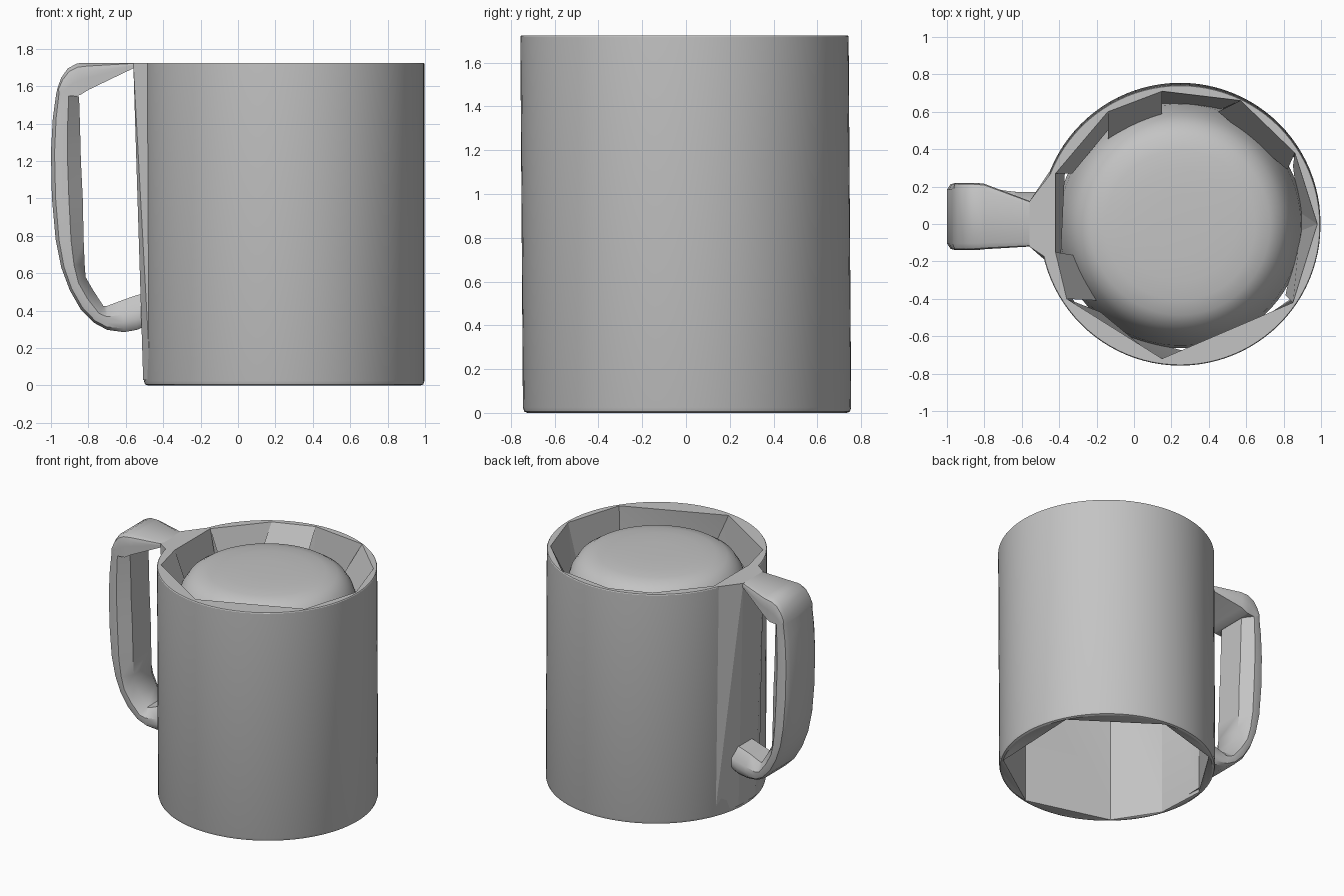
import bpy, bmesh
from math import cos, sin, pi, radians, atan2
from mathutils import Vector

if "Cube" in bpy.data.objects:
    bpy.data.objects.remove(bpy.data.objects["Cube"], do_unlink=True)

grey = bpy.data.materials.new("plain grey")
grey.use_nodes = True
colour = (0.55, 0.55, 0.55, 1)
grey.diffuse_color = colour
grey.node_tree.nodes["Principled BSDF"].inputs["Base Color"].default_value = colour

CX, R, TOP, SIDES = 0.247, 0.75, 1.725, 96


def finish(name, bm, smooth=None):
    mesh = bpy.data.meshes.new(name)
    bm.to_mesh(mesh)
    bm.free()
    ob = bpy.data.objects.new(name, mesh)
    bpy.context.collection.objects.link(ob)
    mesh.materials.append(grey)
    if smooth:
        bpy.ops.object.select_all(action='DESELECT')
        ob.select_set(True)
        bpy.context.view_layer.objects.active = ob
        bpy.ops.object.shade_smooth_by_angle(angle=radians(smooth))
    return ob


def ring(bm, points):
    return [bm.verts.new(p) for p in points]


def circle(r, z):
    """Level circle; the axis leans very slightly to the front."""
    steps = [2 * pi * i / SIDES for i in range(SIDES)]
    return [(CX + r * cos(a), r * sin(a) + .005 - .007 * z, z) for a in steps]


def bridge(bm, a, b):
    n = len(a)
    for i in range(n):
        j = (i + 1) % n
        bm.faces.new((a[i], a[j], b[j], b[i]))


def turn(loop, k):
    """Angle of corner k around the axis, counting on past a full turn."""
    v = loop[k % len(loop)].co
    return (atan2(v.y, v.x - CX) + .02) % (2 * pi) + 2 * pi * (k // len(loop))


def stitch(bm, outer, inner):
    """Band of triangles between two loops with different corner counts."""
    i = j = 0
    while i < len(outer) or j < len(inner):
        a, b = outer[i % len(outer)], inner[j % len(inner)]
        if j >= len(inner) or (i < len(outer) and turn(outer, i + 1) <= turn(inner, j + 1)):
            i += 1
            bm.faces.new((a, outer[i % len(outer)], b))
        else:
            j += 1
            bm.faces.new((a, inner[j % len(inner)], b))


# Outer wall with a softened foot, faceted mouth and hollow inside
mouth = [(.98, 0), (.86, .38), (.57, .66), (.15, .71), (-.14, .6),
         (-.42, .27), (-.42, -.15), (-.36, -.4), (.15, -.72), (.85, -.42)]
foot_angles = (27, 84, 128, 168, 198, 228, 281, 328)
foot = [(CX + .725 * cos(radians(a)), .725 * sin(radians(a))) for a in foot_angles]

bm = bmesh.new()
levels = [ring(bm, circle(r, z)) for r, z in
          ((R - .02, 0), (R - .006, .006), (R, .025), (R, TOP - .006), (R - .004, TOP))]
for low, high in zip(levels, levels[1:]):
    bridge(bm, low, high)
rim = ring(bm, [(x, y, TOP) for x, y in mouth])
base = ring(bm, [(x, y, .004) for x, y in foot])
shoulder = ring(bm, [(x, y, 1.2) for x, y in foot])
stitch(bm, levels[-1], rim)
stitch(bm, levels[0], base)
stitch(bm, rim, shoulder)
bridge(bm, base, shoulder)
bmesh.ops.recalc_face_normals(bm, faces=bm.faces)
finish("mug_body", bm, 25)

# Slanted facets below the mouth: first mouth corner, lower corners, lower height
facets = [(0, (.89, 0), (.85, .31), 1.2), (1, (.82, .29), (.45, .6), 1.48),
          (2, (.46, .61), (.15, .64), 1.2), (3, (.15, .57), (-.14, .43), 1.48),
          (4, (-.14, .5), (-.33, .27), 1.48), (5, (-.37, .27), (-.39, -.16), 1.48),
          (6, (-.3, -.17), (-.18, -.41), 1.48), (7, (-.18, -.47), (.05, -.66), 1.48),
          (9, (.81, -.38), (.89, 0), 1.2)]
bm = bmesh.new()
for k, first, second, z in facets:
    bm.faces.new(ring(bm, [(*mouth[k], TOP), (*mouth[(k + 1) % len(mouth)], TOP),
                           (*second, z), (*first, z)]))
finish("mouth_facets", bm)

# Domed filling
bm = bmesh.new()
dome = [(.15, 1.706), (.3, 1.702), (.4, 1.692), (.48, 1.675), (.54, 1.635),
        (.585, 1.565), (.615, 1.47), (.645, 1.34), (.66, 1.2)]
rings = [ring(bm, circle(r, z)) for r, z in dome]
for upper, lower in zip(rings, rings[1:]):
    bridge(bm, lower, upper)
crown = bm.verts.new((CX, 0, 1.707))
for i in range(SIDES):
    bm.faces.new((rings[0][i], rings[0][(i + 1) % SIDES], crown))
finish("domed_filling", bm, 60)

# Flat-sided wedge joining the handle to the wall, open towards the wall
bm = bmesh.new()
plan_top = [(-.56, -.12), (-.56, .12), (-.43, .29), (-.47, -.18)]
plan_low = [(-.507, -.1), (-.507, .1), (-.445, .29), (-.468, -.2)]
ring(bm, [(x, y, TOP) for x, y in plan_top] + [(x, y, .03) for x, y in plan_low])
bmesh.ops.convex_hull(bm, input=bm.verts)
bmesh.ops.recalc_face_normals(bm, faces=bm.faces)
bmesh.ops.delete(bm, geom=[f for f in bm.faces if f.normal.x > .5], context='FACES')
finish("handle_wedge", bm)

# Handle: outer and inner edge (x, z), half width and inner width share
stations = [
    ((-.55, 1.725), (-.55, 1.70), .12, 1),
    ((-.80, 1.725), (-.80, 1.58), .175, 1),
    ((-.86, 1.722), (-.845, 1.552), .18, 1),
    ((-.91, 1.695), (-.86, 1.55), .18, 1),
    ((-.945, 1.645), (-.885, 1.548), .18, 1),
    ((-.965, 1.59), (-.915, 1.546), .18, 1),
    ((-.972, 1.56), (-.85, 1.545), .18, .6),
    ((-.99, 1.43), (-.845, 1.4), .18, .6),
    ((-1.0, 1.25), (-.84, 1.2), .18, .6),
    ((-.995, 1.0), (-.83, 1.0), .18, .6),
    ((-.975, .78), (-.825, .77), .18, .6),
    ((-.945, .63), (-.82, .65), .175, .6),
    ((-.90, .51), (-.815, .58), .17, .6),
    ((-.84, .405), (-.775, .51), .16, .6),
    ((-.77, .335), (-.72, .425), .15, .6),
    ((-.70, .297), (-.70, .425), .14, .6),
    ((-.61, .285), (-.62, .455), .13, .6),
    ((-.54, .297), (-.55, .48), .13, .6),
    ((-.47, .33), (-.47, .5), .13, .6),
]
bm = bmesh.new()
loops = []
for outer, inner, width, share in stations:
    o, i = Vector(outer), Vector(inner)
    half = [(0, .8), (.12, .96), (.3, 1), (.55, 1), (1, share)]
    shift = .04 if width > .12 else 0
    pts = []
    for t, w in half + [(t, -w) for t, w in reversed(half)]:
        p = o.lerp(i, t)
        pts.append((p.x, shift + w * width, p.y))
    loops.append(ring(bm, pts))
for a, b in zip(loops, loops[1:]):
    bridge(bm, a, b)
bm.faces.new(loops[0])
bm.faces.new(loops[-1])
bmesh.ops.recalc_face_normals(bm, faces=bm.faces)
finish("handle", bm, 38)
